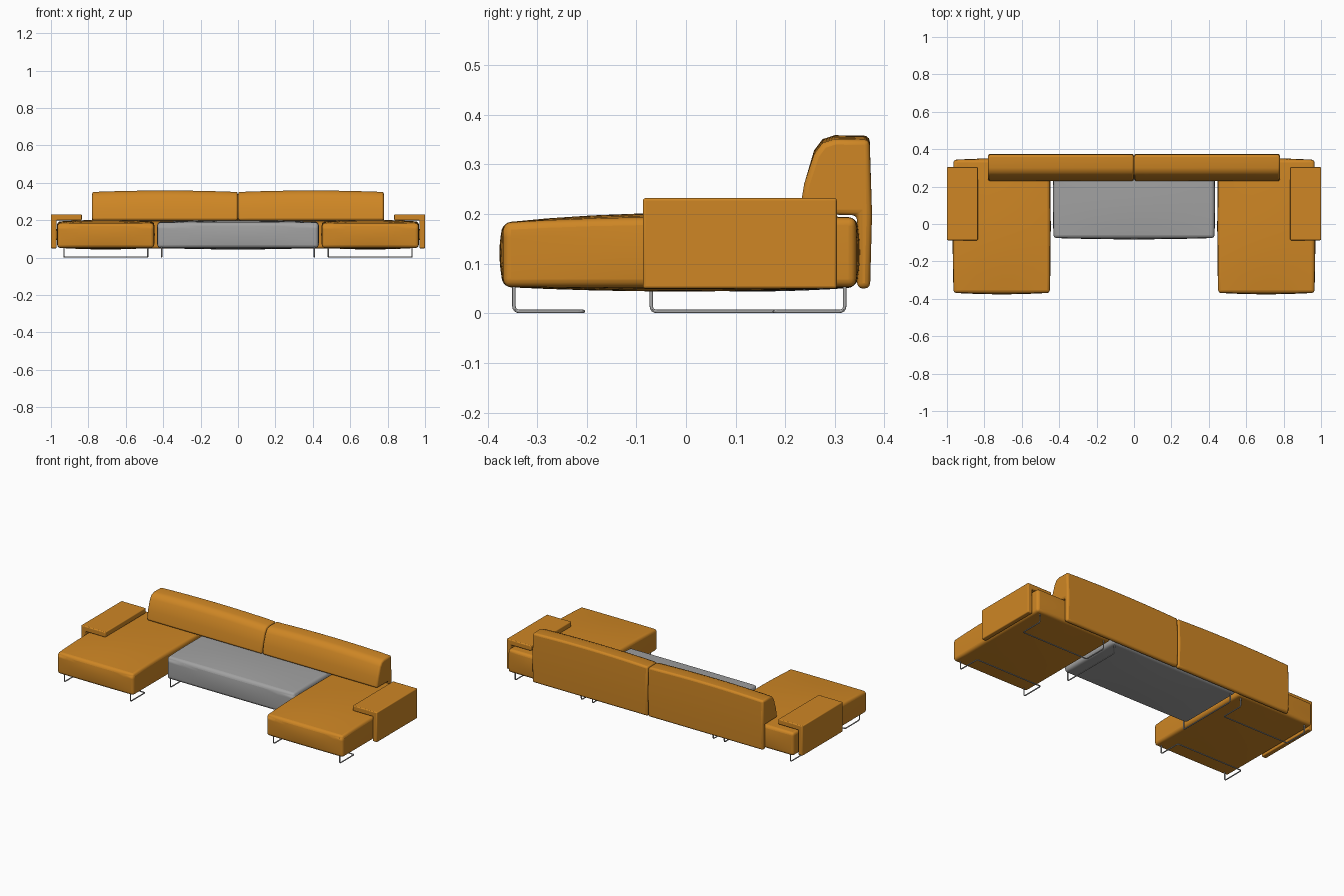
import bpy
import bmesh
from mathutils import Vector

cube = bpy.data.objects.get("Cube")
if cube:
    bpy.data.objects.remove(cube, do_unlink=True)


def material(name, color):
    mat = bpy.data.materials.new(name)
    mat.use_nodes = True
    mat.diffuse_color = color
    bsdf = mat.node_tree.nodes["Principled BSDF"]
    bsdf.inputs["Base Color"].default_value = color
    bsdf.inputs["Roughness"].default_value = 0.6
    return mat


amber = material("amber_fabric", (0.62, 0.24, 0.018, 1))
grey = material("grey_fabric", (0.36, 0.36, 0.36, 1))
steel = material("steel", (0.40, 0.40, 0.40, 1))


def finish(name, bm, mat, bevel, segments=4):
    """Turn a bmesh into a softly bevelled, smooth-shaded object."""
    bmesh.ops.recalc_face_normals(bm, faces=bm.faces)
    mesh = bpy.data.meshes.new(name)
    bm.to_mesh(mesh)
    bm.free()
    mesh.materials.append(mat)
    obj = bpy.data.objects.new(name, mesh)
    bpy.context.collection.objects.link(obj)
    mod = obj.modifiers.new("soft_edges", "BEVEL")
    mod.width = bevel
    mod.segments = segments
    mod.limit_method = "ANGLE"
    mod.angle_limit = 0.7
    bpy.ops.object.select_all(action="DESELECT")
    obj.select_set(True)
    bpy.context.view_layer.objects.active = obj
    bpy.ops.object.shade_smooth_by_angle(angle=0.7)
    return obj


def cushion(name, low, high, mat, bulge, front_drop, bevel):
    """Padded block: faces bulge outward, the top slopes down to the front."""
    low, high = Vector(low), Vector(high)
    mid, half = (low + high) / 2, (high - low) / 2
    bm = bmesh.new()
    bmesh.ops.create_cube(bm, size=2)
    bmesh.ops.subdivide_edges(bm, edges=bm.edges[:], cuts=7, use_grid_fill=True)
    for v in bm.verts:
        u = v.co.copy()
        p = Vector(mid[i] + half[i] * u[i] for i in range(3))
        for i in range(3):
            if abs(u[i]) > 0.999:
                a, b = u[(i + 1) % 3], u[(i + 2) % 3]
                p[i] += u[i] * bulge[i] * (1 - a * a) * (1 - b * b)
        if u.z > 0:
            p.z -= u.z * front_drop * max(0, -u.y) ** 2
        v.co = p
    return finish(name, bm, mat, bevel)


def extrude_profile(name, profile, axis, start, end, steps, mat, bevel, crown=0):
    """Extrude a closed profile along an axis; crown arches the upper edge."""
    bm = bmesh.new()
    rings = []
    for k in range(steps + 1):
        t = k / steps
        d = start + (end - start) * t
        ring = []
        for a, z in profile:
            lift = crown * (1 - (2 * t - 1) ** 2) if z > 0.3 else 0
            co = (d, a, z + lift) if axis == "x" else (a, d, z)
            ring.append(bm.verts.new(co))
        rings.append(ring)
    n = len(profile)
    for r, s in zip(rings, rings[1:]):
        for i in range(n):
            j = (i + 1) % n
            bm.faces.new((r[i], r[j], s[j], s[i]))
    bm.faces.new(rings[0])
    bm.faces.new(rings[-1])
    return finish(name, bm, mat, bevel, 3)


def wire(name, points, radius=0.0035, corner=0.012):
    """Bent steel rod with rounded corners."""
    pts = [Vector(p) for p in points]
    path = [pts[0]]
    for a, b, c in zip(pts, pts[1:], pts[2:]):
        p = b + (a - b).normalized() * corner
        q = b + (c - b).normalized() * corner
        for k in range(5):
            t = k / 4
            path.append(p * (1 - t) ** 2 + b * 2 * t * (1 - t) + q * t * t)
    path.append(pts[-1])
    curve = bpy.data.curves.new(name, "CURVE")
    curve.dimensions = "3D"
    curve.bevel_depth = radius
    curve.bevel_resolution = 2
    curve.use_fill_caps = True
    spline = curve.splines.new("POLY")
    spline.points.add(len(path) - 1)
    for sp, co in zip(spline.points, path):
        sp.co = (*co, 1)
    curve.materials.append(steel)
    obj = bpy.data.objects.new(name, curve)
    bpy.context.collection.objects.link(obj)
    bpy.ops.object.select_all(action="DESELECT")
    obj.select_set(True)
    bpy.context.view_layer.objects.active = obj
    bpy.ops.object.convert(target="MESH")
    bpy.ops.object.shade_smooth_by_angle(angle=0.8)


# Middle seat
cushion("middle_seat", (-0.43, -0.075, 0.052), (0.43, 0.343, 0.192), grey,
        (0.004, 0.007, 0.008), 0.004, 0.022)

# Thin back panel with a thick cushion overhanging the seats
back_profile = [(0.345, 0.05), (0.371, 0.05), (0.375, 0.2), (0.370, 0.35),
                (0.30, 0.351), (0.275, 0.343), (0.258, 0.32), (0.238, 0.26),
                (0.228, 0.2), (0.345, 0.198)]
# Hook-shaped armrest section
arm_profile = [(0.97, 0.05), (1.0, 0.05), (1.0, 0.232), (0.835, 0.232),
               (0.835, 0.2), (0.97, 0.2)]
foot, top = 0.0038, 0.06

for side, s in (("left", 1), ("right", -1)):
    # Long side seats
    xs = sorted((s * 0.45, s * 0.965))
    cushion(side + "_long_seat", (xs[0], -0.368, 0.053), (xs[1], 0.343, 0.193),
            amber, (0.005, 0.008, 0.009), 0.01, 0.02)

    # Backrests
    extrude_profile(side + "_backrest", back_profile, "x", s * 0.001, s * 0.78,
                    12, amber, 0.011, crown=0.008)

    # Armrests
    extrude_profile(side + "_armrest", [(s * x, z) for x, z in arm_profile],
                    "y", -0.087, 0.304, 1, amber, 0.005)

    # Sled legs under the long seats
    for end, y_post, y_bar in (("front", -0.347, -0.207), ("rear", 0.32, 0.178)):
        xi, xo = s * 0.483, s * 0.93
        wire(f"{side}_{end}_leg", [
            (xi, y_post, top), (xi, y_post, foot), (xi, y_bar, foot),
            (xo, y_bar, foot), (xo, y_post, foot), (xo, y_post, top)])

    # Runner under the middle seat
    x = s * 0.408
    wire(side + "_middle_leg", [(x, -0.07, top), (x, -0.07, foot),
                                (x, 0.32, foot), (x, 0.32, top)])
